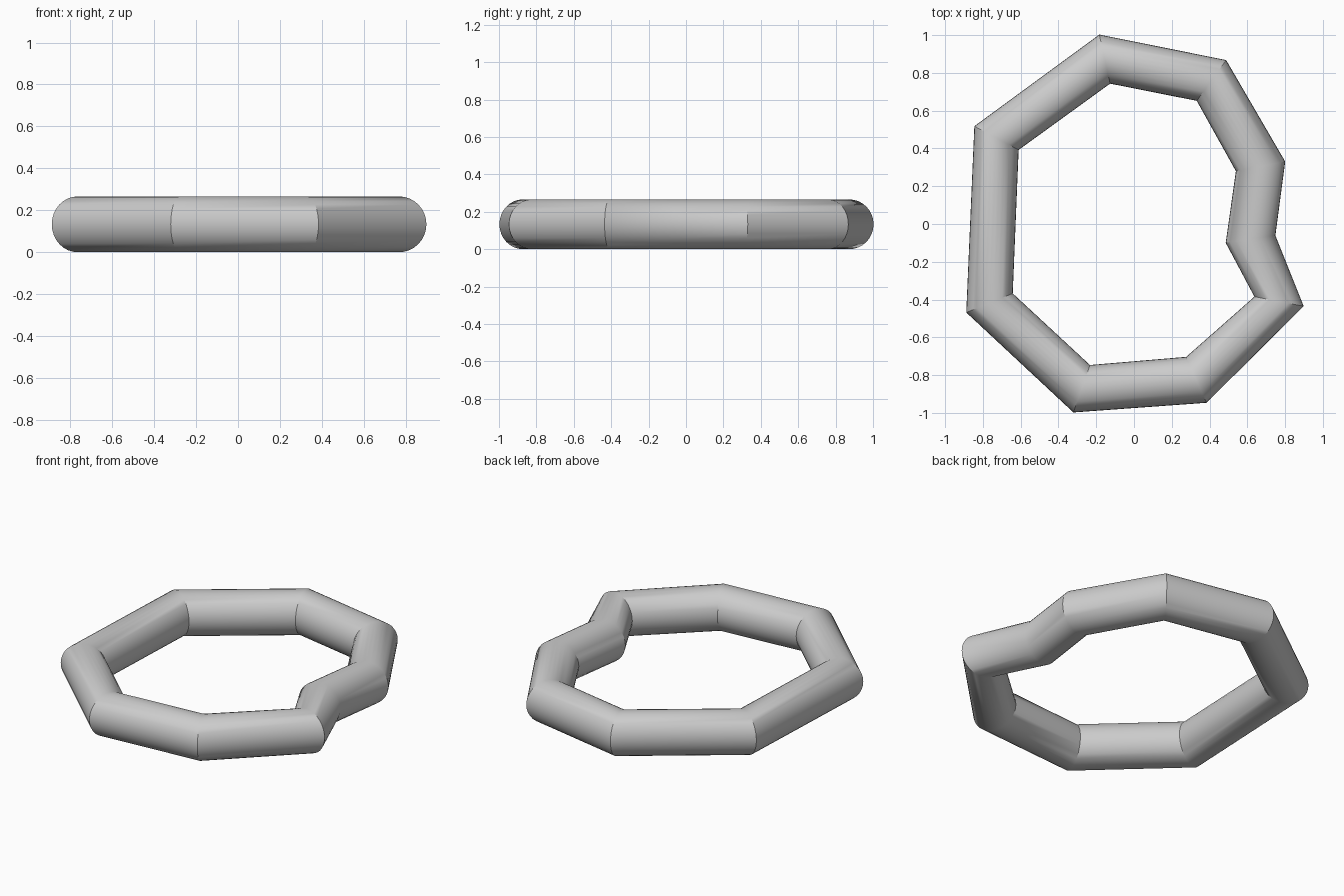
import bpy, bmesh, math
from mathutils import Vector

cube = bpy.data.objects.get("Cube")
if cube:
    bpy.data.objects.remove(cube, do_unlink=True)

RADIUS = 0.133
SIDES = 32

# Centre line of the bent tube, one point per joint
PATH = [(-0.155, 0.873), (0.41, 0.76), (0.67, 0.305), (0.617, -0.08),
        (0.768, -0.41), (0.33, -0.825), (-0.277, -0.872),
        (-0.765, -0.418), (-0.728, 0.455)]
points = [Vector((x, y, RADIUS)) for x, y in PATH]

# Plain grey
grey = bpy.data.materials.new("grey")
grey.use_nodes = True
colour = (0.6, 0.6, 0.6, 1)
grey.diffuse_color = colour
grey.node_tree.nodes["Principled BSDF"].inputs["Base Color"].default_value = colour

# A round section at each joint, turned to halve the bend
bm = bmesh.new()
rings = []
for i, p in enumerate(points):
    before = (p - points[i - 1]).normalized()
    after = (points[(i + 1) % len(points)] - p).normalized()
    along = (before + after).normalized()
    outward = along.cross(Vector((0, 0, -1))) * -1
    ring = []
    for k in range(SIDES):
        a = math.tau * k / SIDES
        offset = outward * math.cos(a) + Vector((0, 0, 1)) * math.sin(a)
        ring.append(bm.verts.new(p + offset * RADIUS))
    rings.append(ring)

# Straight tube lengths between the joints
for i, ring in enumerate(rings):
    following = rings[(i + 1) % len(rings)]
    for k in range(SIDES):
        n = (k + 1) % SIDES
        bm.faces.new((ring[k], ring[n], following[n], following[k]))
bmesh.ops.recalc_face_normals(bm, faces=bm.faces)

mesh = bpy.data.meshes.new("bent_tube_ring")
bm.to_mesh(mesh)
bm.free()
mesh.materials.append(grey)
tube = bpy.data.objects.new("bent_tube_ring", mesh)
bpy.context.collection.objects.link(tube)

# Smooth tube with crisp joints
bpy.ops.object.select_all(action='DESELECT')
tube.select_set(True)
bpy.context.view_layer.objects.active = tube
bpy.ops.object.shade_smooth_by_angle(angle=math.radians(30))
